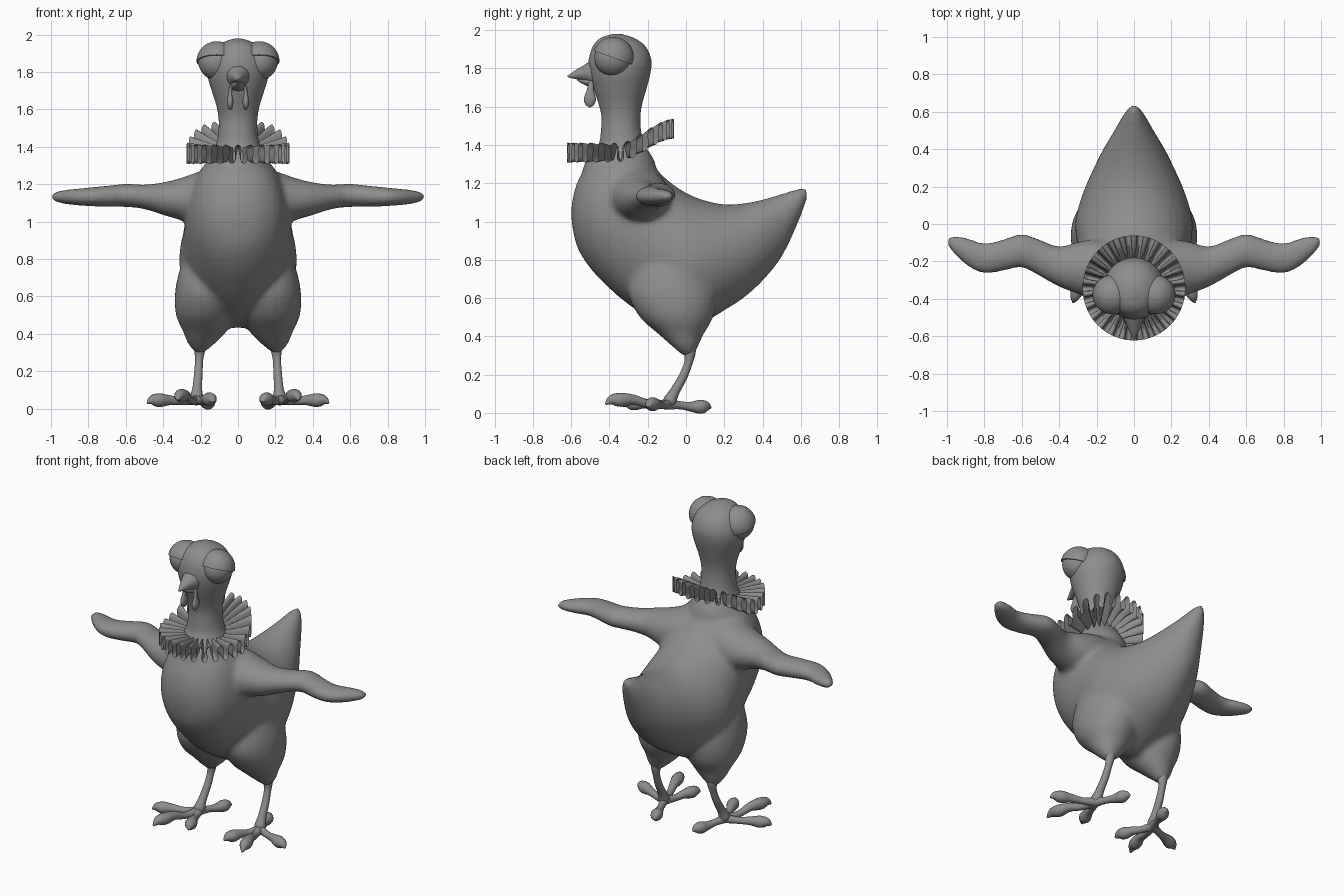
import bpy, bmesh, math
from mathutils import Vector

if "Cube" in bpy.data.objects:
    bpy.data.objects.remove(bpy.data.objects["Cube"])

grey = bpy.data.materials.new("plain grey")
grey.diffuse_color = (0.27, 0.27, 0.27, 1)
grey.use_nodes = True
grey.node_tree.nodes["Principled BSDF"].inputs["Base Color"].default_value = grey.diffuse_color


def finish(name, bm, angle=50):
    """Turn a bmesh into a smooth-shaded object."""
    bmesh.ops.recalc_face_normals(bm, faces=bm.faces)
    me = bpy.data.meshes.new(name)
    bm.to_mesh(me)
    bm.free()
    me.materials.append(grey)
    for p in me.polygons:
        p.use_smooth = True
    me.set_sharp_from_angle(angle=math.radians(angle))
    ob = bpy.data.objects.new(name, me)
    bpy.context.collection.objects.link(ob)
    return ob


def resample(rows, steps=4):
    """Catmull-Rom interpolation of a list of tuples."""
    out = []
    for i in range(len(rows) - 1):
        p = [rows[max(i - 1, 0)], rows[i], rows[i + 1], rows[min(i + 2, len(rows) - 1)]]
        for k in range(steps):
            t = k / steps
            out.append([0.5 * (2 * b + (c - a) * t + (2 * a - 5 * b + 4 * c - d) * t * t
                               + (3 * b - a - 3 * c + d) * t ** 3) for a, b, c, d in zip(*p)])
    out.append(list(rows[-1]))
    return out


def skin(bm, rings):
    """Bridge rings of points and cap both ends."""
    rings = [[bm.verts.new(p) for p in r] for r in rings]
    n = len(rings[0])
    for a, b in zip(rings, rings[1:]):
        for i in range(n):
            bm.faces.new((a[i], a[(i + 1) % n], b[(i + 1) % n], b[i]))
    bm.faces.new(rings[0])
    bm.faces.new(rings[-1])


def loft(bm, rows, axis, side=1, n=32):
    """Elliptical sections (position, centre 1, centre 2, radius 1, radius 2) along an axis."""
    rings = []
    for p, c1, c2, r1, r2 in resample(rows):
        ring = []
        for i in range(n):
            a = 2 * math.pi * i / n
            co = [c1 + max(r1, .003) * math.cos(a), c2 + max(r2, .003) * math.sin(a)]
            co.insert(axis, p)
            ring.append((co[0] * side, co[1], co[2]))
        rings.append(ring)
    skin(bm, rings)


def tube(bm, pts, side=1, n=14, flat=1.0):
    """Round tube through (x, y, z, radius) points."""
    pts = resample(pts)
    cs = [Vector((p[0] * side, p[1], p[2])) for p in pts]
    q = prev = None
    rings = []
    for i, c in enumerate(cs):
        t = (cs[min(i + 1, len(cs) - 1)] - cs[max(i - 1, 0)]).normalized()
        q = t.to_track_quat('Z', 'Y') if q is None else prev.rotation_difference(t) @ q
        prev = t
        r = max(pts[i][3], .003)
        rings.append([c + q @ Vector((flat * r * math.cos(2 * math.pi * k / n),
                                      r * math.sin(2 * math.pi * k / n), 0)) for k in range(n)])
    skin(bm, rings)


# Torso and tail: (y, half width, bottom, top)
bm = bmesh.new()
torso = [(-.598, .04, 1.0, 1.09), (-.57, .13, .87, 1.2), (-.5, .215, .755, 1.32),
         (-.4, .26, .65, 1.39), (-.3, .28, .565, 1.4), (-.2, .29, .5, 1.32),
         (-.1, .305, .45, 1.22), (0, .315, .43, 1.15), (.1, .295, .475, 1.11),
         (.2, .26, .535, 1.09), (.3, .215, .6, 1.095), (.4, .165, .69, 1.115),
         (.5, .105, .815, 1.145), (.58, .06, .98, 1.17), (.62, .03, 1.08, 1.175),
         (.637, .008, 1.13, 1.165)]
loft(bm, [(y, 0, (lo + hi) / 2, w, (hi - lo) / 2) for y, w, lo, hi in torso], 1)

# Neck and head, bottom to top
loft(bm, [(1.15, 0, -.36, .19, .2), (1.3, 0, -.345, .175, .187), (1.4, 0, -.337, .122, .122),
          (1.47, 0, -.34, .107, .107), (1.55, 0, -.34, .105, .103), (1.62, 0, -.343, .117, .117),
          (1.7, 0, -.345, .142, .142), (1.78, 0, -.345, .165, .162), (1.85, 0, -.345, .16, .165),
          (1.92, 0, -.35, .127, .137), (1.96, 0, -.36, .078, .09), (1.98, 0, -.36, .02, .03)], 2)

for s in (1, -1):
    # Thigh
    loft(bm, [(.3, .205, .012, .025, .03), (.35, .195, -.005, .075, .07), (.41, .178, -.025, .115, .117),
              (.5, .172, -.05, .16, .192), (.62, .17, -.07, .167, .23), (.75, .165, -.08, .145, .2),
              (.9, .15, -.1, .1, .15)], 2, s)
    # Wing, shoulder to tip
    loft(bm, [(.1, -.25, 1.1, .17, .19), (.2, -.245, 1.115, .165, .155), (.3, -.235, 1.12, .14, .115),
              (.4, -.228, 1.122, .108, .088), (.5, -.183, 1.132, .099, .066), (.6, -.143, 1.14, .09, .062),
              (.7, -.167, 1.135, .085, .057), (.8, -.184, 1.132, .081, .05), (.88, -.155, 1.131, .078, .043),
              (.95, -.118, 1.132, .055, .034), (.985, -.1, 1.132, .034, .022),
              (1.003, -.095, 1.132, .01, .008)], 0, s)
body = finish("body", bm, 180)
rm = body.modifiers.new("merge", 'REMESH')
rm.mode = 'VOXEL'
rm.voxel_size = .015
rm.use_smooth_shade = True
sm = body.modifiers.new("blend", 'SMOOTH')
sm.factor = .5
sm.iterations = 10

# Legs and toes
for s, label in ((1, "left"), (-1, "right")):
    bm = bmesh.new()
    tube(bm, [(.203, .015, .36, .04), (.205, .02, .31, .03), (.208, .012, .26, .022), (.212, -.015, .19, .023),
              (.218, -.06, .11, .026), (.222, -.085, .06, .035), (.224, -.09, .03, .02)], s)
    for tip, lift in (((.485, -.2, .03), .045), ((.325, -.42, .045), .068),
                      ((.13, -.33, .035), .05), ((.14, .13, .025), .032)):
        a, b = Vector((.222, -.09, .045)), Vector(tip)
        pts = []
        for t, r in ((0, .028), (.3, .021), (.55, .027), (.75, .037), (.9, .027), (1, .005)):
            p = a.lerp(b, t)
            if .3 < t < 1:
                p.z = lift
            pts.append((*p, r))
        tube(bm, pts, s)
    finish(label + "_leg", bm)

# Eyes, heavy eyelids and wattles
for s, label in ((1, "left"), (-1, "right")):
    c = Vector((.113 * s, -.38, 1.855))
    bm = bmesh.new()
    bmesh.ops.create_uvsphere(bm, u_segments=32, v_segments=18, radius=.099)
    bmesh.ops.translate(bm, verts=bm.verts, vec=c)
    finish(label + "_eye", bm)
    bm = bmesh.new()
    bmesh.ops.create_uvsphere(bm, u_segments=32, v_segments=18, radius=.109)
    cut = bmesh.ops.bisect_plane(bm, geom=bm.verts[:] + bm.edges[:] + bm.faces[:], plane_co=(0, 0, 0),
                                 plane_no=(0, .34, .94), clear_inner=True)
    bmesh.ops.holes_fill(bm, edges=[e for e in bm.edges if e.is_boundary], sides=0)
    bmesh.ops.translate(bm, verts=bm.verts, vec=c)
    finish(label + "_eyelid", bm, 40)
    bm = bmesh.new()
    tube(bm, [(.02, -.49, 1.735, .012), (.036, -.497, 1.715, .014), (.042, -.5, 1.68, .02),
              (.043, -.502, 1.64, .032), (.042, -.502, 1.61, .022), (.042, -.502, 1.597, .004)], s)
    # Slim the wattle sideways
    for v in bm.verts:
        v.co.x = s * .041 + (v.co.x - s * .041) * .55
    finish(label + "_wattle", bm)

# Beak
bm = bmesh.new()
loft(bm, [(-.45, 0, 1.775, .07, .08), (-.5, 0, 1.778, .058, .058), (-.54, 0, 1.775, .04, .038),
          (-.58, 0, 1.767, .022, .022), (-.618, 0, 1.758, .004, .004)], 1, n=20)
finish("upper_beak", bm)
bm = bmesh.new()
loft(bm, [(-.44, 0, 1.725, .05, .035), (-.5, 0, 1.728, .04, .026), (-.54, 0, 1.735, .024, .016),
          (-.57, 0, 1.742, .004, .004)], 1, n=20)
finish("lower_beak", bm)

# Pleated collar: a looping ribbon, raised at the back
PLEATS, STEP, RADII = 26, 14, (.1, .15, .2, .24, .275)
bm = bmesh.new()
grid = []
for i in range(PLEATS * STEP):
    a = 2 * math.pi * i / (PLEATS * STEP)
    row = []
    for r in RADII:
        k = (r - RADII[0]) / (RADII[-1] - RADII[0])
        th = a + .75 * k / PLEATS * math.sin(2 * PLEATS * a)
        x, y = r * math.sin(th), -.342 - r * 1.02 * math.cos(th)
        u = min(max((y + .36) / .3, 0), 1)
        z = 1.36 + .125 * u * u * (3 - 2 * u) + (.032 + .02 * k) * math.cos(PLEATS * a)
        row.append(bm.verts.new((x, y, z)))
    grid.append(row)
for i, row in enumerate(grid):
    nxt = grid[(i + 1) % len(grid)]
    for j in range(len(RADII) - 1):
        bm.faces.new((row[j], row[j + 1], nxt[j + 1], nxt[j]))
finish("pleated_collar", bm, 60)
